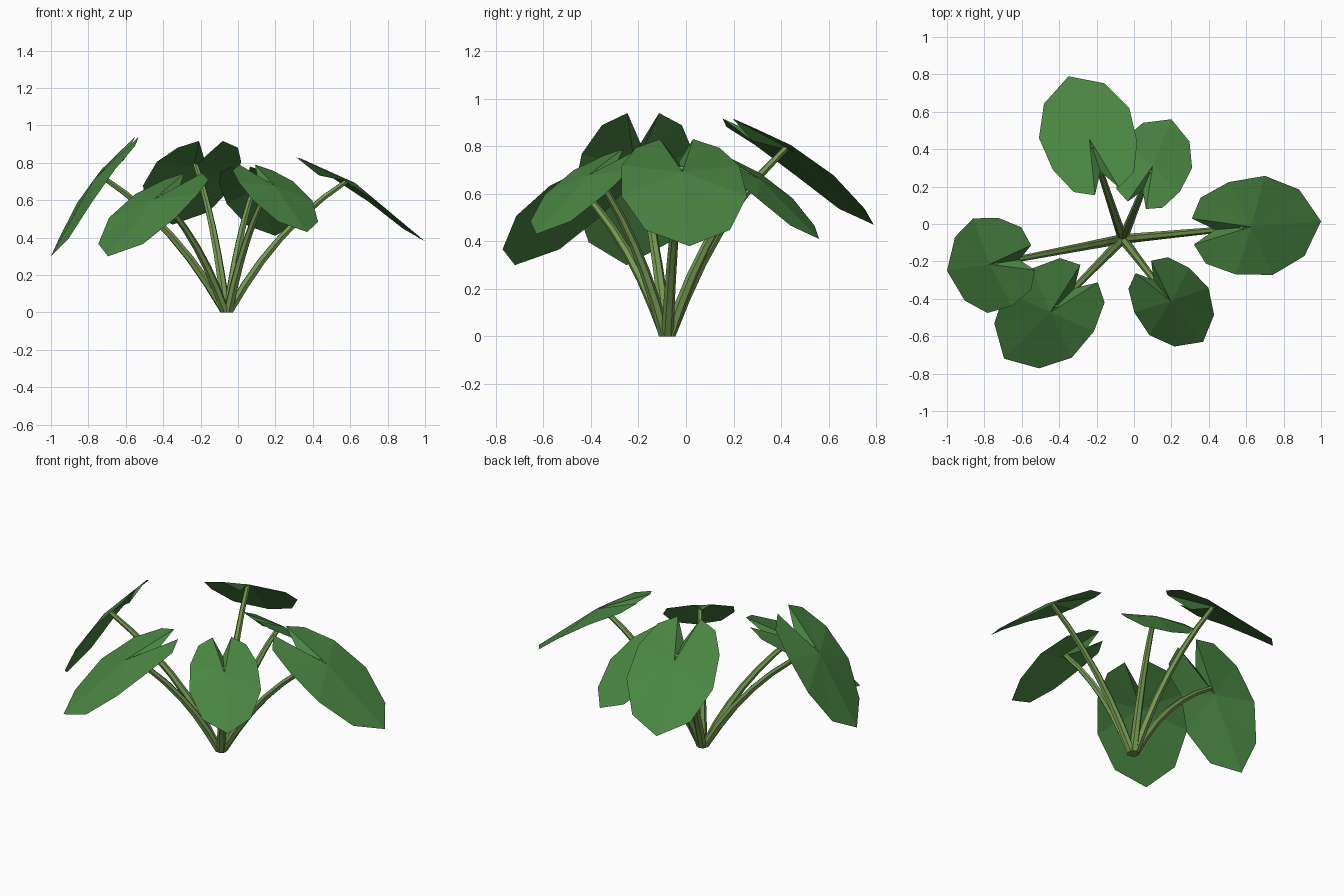
import bpy, bmesh, math
from mathutils import Vector

cube = bpy.data.objects.get("Cube")
if cube:
    bpy.data.objects.remove(cube, do_unlink=True)


def material(name, color):
    m = bpy.data.materials.new(name)
    m.diffuse_color = color
    m.use_nodes = True
    m.node_tree.nodes["Principled BSDF"].inputs["Base Color"].default_value = color
    return m


leaf_green = material("leaf green", (0.068, 0.235, 0.055, 1))
stem_green = material("stem green", (0.18, 0.32, 0.085, 1))


def finish(bm, name, mat):
    mesh = bpy.data.meshes.new(name)
    bm.to_mesh(mesh)
    bm.free()
    mesh.materials.append(mat)
    obj = bpy.data.objects.new(name, mesh)
    bpy.context.collection.objects.link(obj)
    return obj


# Half outline of the notched blade: along, across, lift (in blade lengths)
HALF = [(0, 0.085, 0), (0.08, 0.215, 0), (0.29, 0.302, 0.028),
        (0.575, 0.323, 0.028), (0.85, 0.217, 0)]
OUTLINE = ([(0.185, 0, -0.02)] + HALF + [(1, 0, 0)]
           + [(u, -v, w) for u, v, w in reversed(HALF)])
CENTRE = (0.41, 0, 0.068)
STEM_TOP = (0.36, 0, 0.055)


def blade_frame(lobes, tip):
    """Return a function that places blade coordinates in space."""
    axis = tip - lobes
    length = axis.length
    side = Vector((-axis.y, axis.x, 0)).normalized()
    normal = axis.normalized().cross(side)

    def place(p):
        return lobes + axis * p[0] + side * (p[1] * length) + normal * (p[2] * length)
    return place


# Leaf blade: a fan of flat faces around a raised centre
def build_leaf(name, place):
    bm = bmesh.new()
    centre = bm.verts.new(place(CENTRE))
    rim = [bm.verts.new(place(p)) for p in OUTLINE]
    for i, v in enumerate(rim):
        bm.faces.new((centre, rim[i - 1], v))
    bm.normal_update()
    if sum(f.normal.z for f in bm.faces) < 0:
        bmesh.ops.reverse_faces(bm, faces=bm.faces[:])
    finish(bm, name, leaf_green)


# Stem: a tapering faceted tube along an arching path
def build_stem(name, top, sides=6, steps=6):
    root = Vector((-0.06, -0.08, 0))
    out = Vector((top.x, top.y, 0)) - root
    start = root + out.normalized() * 0.012
    bend = start + (top - start) * 0.37
    bend.z = top.z * 0.63
    bm = bmesh.new()
    side = Vector((-out.y, out.x, 0)).normalized()
    rings = []
    for s in range(steps + 1):
        t = s / steps
        point = start * (1 - t) ** 2 + bend * (2 * t * (1 - t)) + top * t * t
        tangent = ((bend - start) * (1 - t) + (top - bend) * t).normalized()
        across = tangent.cross(side)
        radius = 0.026 - 0.012 * t
        ring = []
        for k in range(sides):
            a = math.tau * k / sides
            p = point + (side * math.cos(a) + across * math.sin(a)) * radius
            if s == 0:
                p.z = 0
            ring.append(bm.verts.new(p))
        rings.append(ring)
    for low, high in zip(rings, rings[1:]):
        for k in range(sides):
            bm.faces.new((low[k - 1], low[k], high[k], high[k - 1]))
    bm.faces.new(rings[0])
    bm.faces.new(rings[-1])
    bmesh.ops.recalc_face_normals(bm, faces=bm.faces[:])
    finish(bm, name, stem_green)


# Each leaf: point between the lobes, then the tip
LEAVES = {
    "left": ((0.315, -0.04, 0.83), (1.0, 0.015, 0.38)),
    "right": ((-0.54, -0.18, 0.94), (-1.0, -0.25, 0.30)),
    "front_right": ((-0.24, -0.265, 0.745), (-0.695, -0.72, 0.30)),
    "front_left": ((0.05, -0.23, 0.79), (0.37, -0.63, 0.43)),
    "back_right": ((-0.145, 0.175, 0.917), (-0.35, 0.79, 0.47)),
    "back_left": ((0.015, 0.10, 0.78), (0.20, 0.56, 0.41)),
}
for label, (lobes, tip) in LEAVES.items():
    place = blade_frame(Vector(lobes), Vector(tip))
    build_leaf("leaf_" + label, place)
    build_stem("stem_" + label, place(STEM_TOP))
